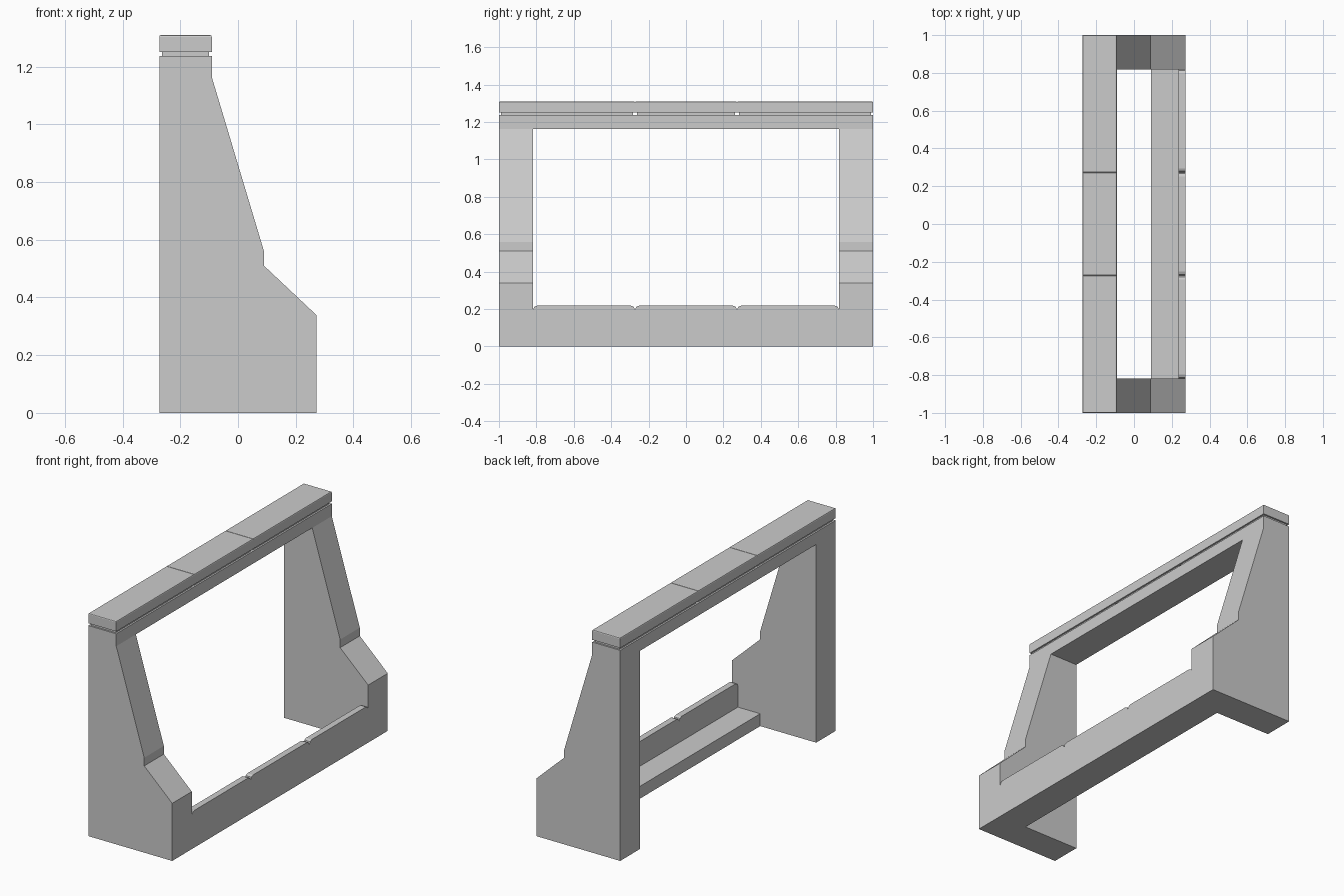
import bpy, bmesh
from mathutils import Vector

if "Cube" in bpy.data.objects:
    bpy.data.objects.remove(bpy.data.objects["Cube"])

S = 2 / 11      # horizontal module
P = S * 0.4     # plate height


def extrude(name, pts, axis, a, b):
    """Prism from a closed profile: axis 'y' takes (x, z), axis 'x' takes (y, z)."""
    bm = bmesh.new()
    put = (lambda p, t: (p[0], t, p[1])) if axis == 'y' else (lambda p, t: (t, p[0], p[1]))
    face = bm.faces.new([bm.verts.new(put(p, a)) for p in pts])
    ext = bmesh.ops.extrude_face_region(bm, geom=[face])
    verts = [g for g in ext['geom'] if isinstance(g, bmesh.types.BMVert)]
    shift = Vector((0, b - a, 0)) if axis == 'y' else Vector((b - a, 0, 0))
    bmesh.ops.translate(bm, verts=verts, vec=shift)
    bmesh.ops.recalc_face_normals(bm, faces=bm.faces)
    return finish(name, bm)


def finish(name, bm):
    me = bpy.data.meshes.new(name)
    bm.to_mesh(me)
    bm.free()
    ob = bpy.data.objects.new(name, me)
    bpy.context.collection.objects.link(ob)
    return ob


def box(name, x0, x1, y0, y1, z0, z1, top_bevel=0):
    bm = bmesh.new()
    bmesh.ops.create_cube(bm, size=1)
    for v in bm.verts:
        v.co = ((x0, x1)[v.co.x > 0], (y0, y1)[v.co.y > 0], (z0, z1)[v.co.z > 0])
    if top_bevel:
        edges = [e for e in bm.edges if all(v.co.z > z1 - 1e-5 for v in e.verts)]
        bmesh.ops.bevel(bm, geom=edges, offset=top_bevel, segments=2,
                        profile=0.5, affect='EDGES')
    return finish(name, bm)


back, mid, step, front = -1.5 * S, -0.5 * S, 0.5 * S, 1.5 * S

# End supports: base plate, brick, back block, low slope, tall slope
for side, y0, y1 in (("near", -1, -1 + S), ("far", 1 - S, 1)):
    box(side + "_base_plate", back, front, y0, y1, 0, P)
    box(side + "_base_brick", back, front, y0, y1, P, 4 * P)
    box(side + "_back_block", back, mid, y0, y1, 4 * P, 7 * P)
    extrude(side + "_low_slope",
            [(mid, 4 * P), (front, 4 * P), (front, 0.338), (step, 7 * P), (mid, 7 * P)],
            'y', y0, y1)
    extrude(side + "_tall_slope",
            [(back, 7 * P), (step, 7 * P), (step, 0.557), (mid, 16 * P), (back, 16 * P)],
            'y', y0, y1)

# Top beam plates
cuts = [-1, -2.5 * S, 2.5 * S, 1]
for i, (y0, y1) in enumerate(zip(cuts, cuts[1:])):
    box(f"beam_plate_{i}", back, mid, y0, y1, 16 * P, 17 * P)

# Cap tiles with a recessed groove underneath
g = 0.01
cuts = [-1, -1.5 * S, 1.5 * S, 1]
for i, (y0, y1) in enumerate(zip(cuts, cuts[1:])):
    box(f"cap_tile_foot_{i}", back + g, mid - g, y0 + g, y1 - g, 17 * P, 1.251)
    box(f"cap_tile_{i}", back, mid, y0, y1, 1.25, 18 * P, 0.006)

# Low front panels: floor plus thin wall with rounded upper corners
wall = front - 0.037
for i in range(3):
    y0 = (-4.5 + 3 * i) * S
    y1 = y0 + 3 * S
    box(f"panel_floor_{i}", step, wall, y0, y1, 0, P)
    top, r = 3 * P, 0.022
    extrude(f"panel_wall_{i}",
            [(y0, 0), (y1, 0), (y1, top - r), (y1 - 0.3 * r, top - 0.3 * r), (y1 - r, top),
             (y0 + r, top), (y0 + 0.3 * r, top - 0.3 * r), (y0, top - r)],
            'x', wall, front)
